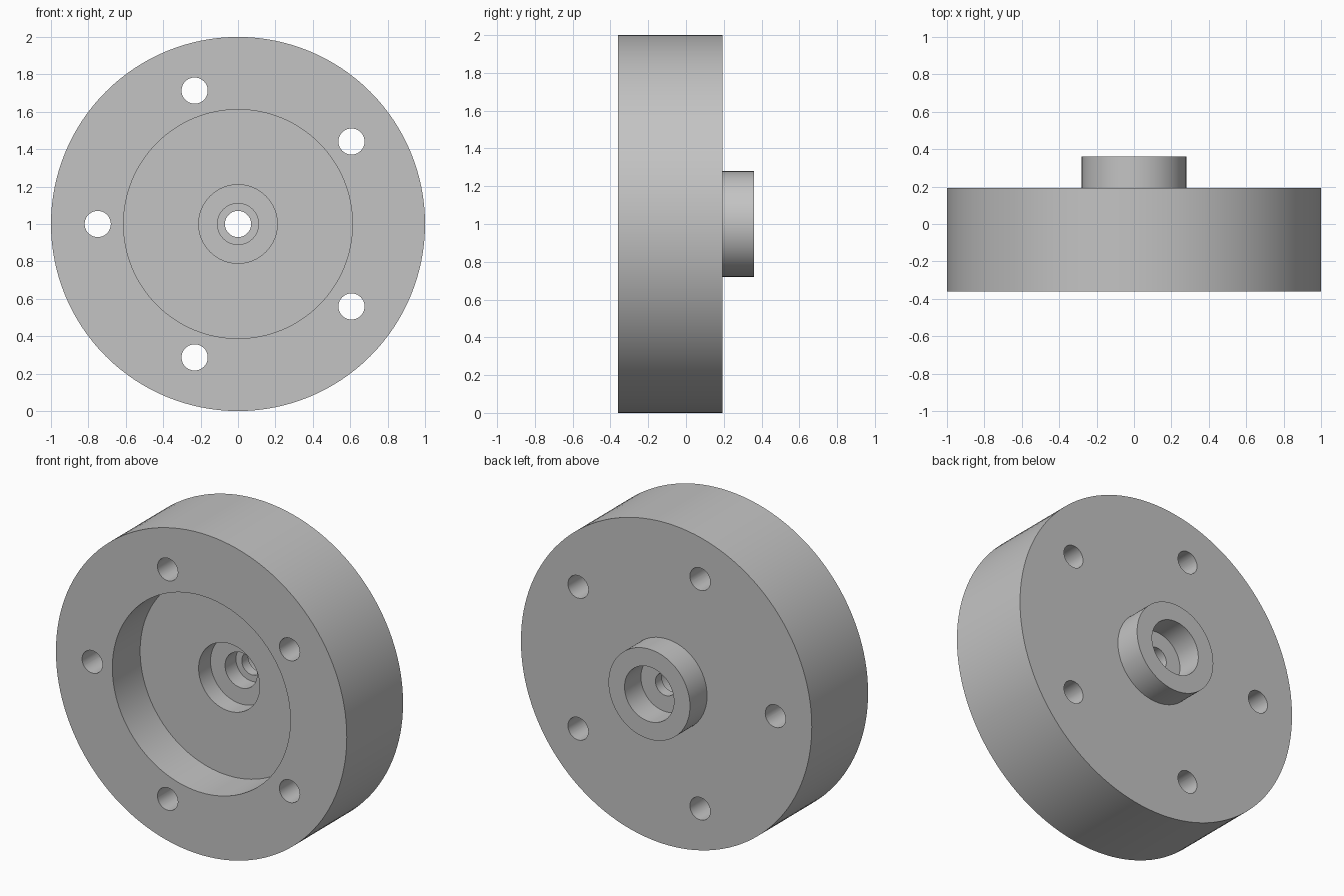
import bpy, bmesh
from math import cos, sin, pi, radians
from mathutils import Vector, Matrix

cube = bpy.data.objects.get("Cube")
if cube:
    bpy.data.objects.remove(cube, do_unlink=True)

CENTRE = Vector((0, 0, 1))
FRONT, BACK, BOSS_END = -0.36, 0.193, 0.361

# Single plain grey material
grey = bpy.data.materials.new("plain grey")
grey.use_nodes = True
colour = (0.55, 0.55, 0.55, 1)
grey.diffuse_color = colour
grey.node_tree.nodes["Principled BSDF"].inputs["Base Color"].default_value = colour


def make_object(name, bm):
    bmesh.ops.recalc_face_normals(bm, faces=bm.faces)
    mesh = bpy.data.meshes.new(name)
    bm.to_mesh(mesh)
    bm.free()
    mesh.materials.append(grey)
    obj = bpy.data.objects.new(name, mesh)
    bpy.context.collection.objects.link(obj)
    return obj


def lathe(name, profile, steps):
    """Revolve a closed (radius, y) profile around the hub axis."""
    bm = bmesh.new()
    verts = [bm.verts.new(CENTRE + Vector((r, y, 0))) for r, y in profile]
    edges = [bm.edges.new((a, b)) for a, b in zip(verts, verts[1:] + verts[:1])]
    bmesh.ops.spin(bm, geom=verts + edges, cent=CENTRE, axis=(0, 1, 0),
                   angle=2 * pi, steps=steps, use_merge=True)
    bmesh.ops.remove_doubles(bm, verts=bm.verts, dist=1e-5)
    return make_object(name, bm)


# Flanged hub: rim, front recess, stepped bore, rear pocket and boss
hub = lathe("flanged_hub", [
    (1.0, FRONT), (1.0, BACK),
    (0.28, BACK), (0.28, BOSS_END),
    (0.17, BOSS_END), (0.17, 0.2),
    (0.07, 0.2), (0.07, 0.137),
    (0.11, 0.137), (0.11, 0.03),
    (0.21, 0.03), (0.21, -0.087),
    (0.612, -0.087), (0.612, FRONT),
], 128)

# Five bolt holes through the rim
bm = bmesh.new()
for i in range(5):
    a = radians(36 + 72 * i)
    pos = CENTRE + 0.75 * Vector((cos(a), 0, sin(a)))
    bmesh.ops.create_cone(bm, cap_ends=True, segments=40, radius1=0.07, radius2=0.07,
                          depth=2, matrix=Matrix.Translation(pos) @ Matrix.Rotation(pi / 2, 4, 'X'))
cutter = make_object("bolt_hole_cutter", bm)

cut = hub.modifiers.new("bolt_holes", 'BOOLEAN')
cut.operation = 'DIFFERENCE'
cut.solver = 'EXACT'
cut.object = cutter
bpy.ops.object.select_all(action='DESELECT')
hub.select_set(True)
bpy.context.view_layer.objects.active = hub
bpy.ops.object.modifier_apply(modifier=cut.name)
bpy.data.objects.remove(cutter, do_unlink=True)

# Smooth walls with crisp rims
bpy.ops.object.shade_smooth_by_angle(angle=radians(30))
